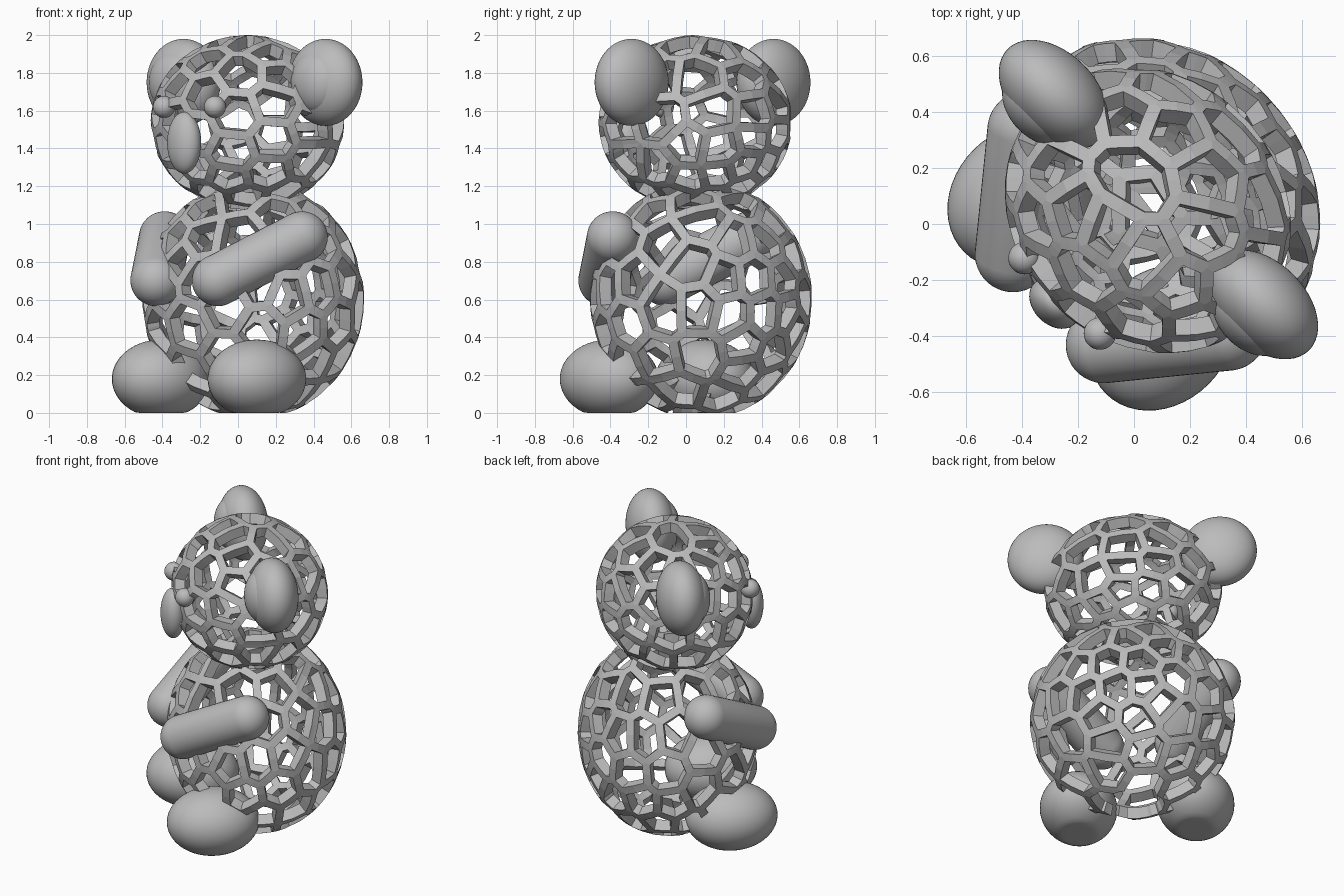
import bpy, bmesh, math, random
from mathutils import Vector, Matrix

if "Cube" in bpy.data.objects:
    bpy.data.objects.remove(bpy.data.objects["Cube"])

grey = bpy.data.materials.new("plain grey")
grey.diffuse_color = (0.5, 0.5, 0.5, 1)
grey.use_nodes = True
grey.node_tree.nodes["Principled BSDF"].inputs["Base Color"].default_value = grey.diffuse_color
TURN = Matrix.Rotation(math.pi / 4, 4, 'Z')     # the figure faces along a diagonal


def finish(name, bm, smooth=True):
    me = bpy.data.meshes.new(name)
    bm.to_mesh(me)
    bm.free()
    ob = bpy.data.objects.new(name, me)
    bpy.context.collection.objects.link(ob)
    me.materials.append(grey)
    if smooth:
        bpy.ops.object.select_all(action='DESELECT')
        ob.select_set(True)
        bpy.context.view_layer.objects.active = ob
        bpy.ops.object.shade_smooth_by_angle(angle=math.radians(30))
    return ob


def ellipsoid(name, centre, fwd, side, up):
    """Ellipsoid turned 45 degrees: fwd runs along the facing diagonal."""
    bm = bmesh.new()
    bmesh.ops.create_uvsphere(bm, u_segments=48, v_segments=28, radius=1)
    bm.transform(Matrix.Translation(centre) @ TURN @ Matrix.Diagonal((fwd, side, up, 1)))
    for v in bm.verts:              # flat standing surface
        v.co.z = max(v.co.z, 0)
    return finish(name, bm)


def capsule(name, a, b, r):
    a, b = Vector(a), Vector(b)
    bm = bmesh.new()
    bmesh.ops.create_uvsphere(bm, u_segments=40, v_segments=25, radius=r)
    for v in bm.verts:              # stretch the upper half into a limb
        if v.co.z > 0:
            v.co.z += (b - a).length
    bm.transform(Matrix.Translation(a) @ (b - a).to_track_quat('Z', 'Y').to_matrix().to_4x4())
    return finish(name, bm)


def hull_of(points):
    bm = bmesh.new()
    for p in points:
        bm.verts.new(p)
    bmesh.ops.convex_hull(bm, input=bm.verts[:])
    bm.normal_update()
    return bm


def outward(f):
    """Direction from the sphere centre to the corner shared by three cells."""
    return f.normal if f.normal.dot(f.calc_center_median()) > 0 else -f.normal


def relaxed_hull(n, seed, rounds=14):
    """Triangulated sphere of random points, evened out by moving each to its cell centre."""
    rng = random.Random(seed)
    pts = [Vector([rng.gauss(0, 1) for _ in range(3)]).normalized() for _ in range(n)]
    for _ in range(rounds):
        bm = hull_of(pts)
        pts = []
        for v in bm.verts:
            c = sum((f.calc_center_median() * f.calc_area() for f in v.link_faces), Vector())
            pts.append(c.normalized())
        bm.free()
    return hull_of(pts)


def lattice(name, centre, semi, n, seed, strut, depth):
    """Hollow cellular shell: cells around scattered points, holes cut out."""
    hull = relaxed_hull(n, seed)
    bm = bmesh.new()
    size = Matrix.Diagonal(semi)
    unsize = size.inverted()

    def project(verts):
        for v in verts:
            v.co = size @ (unsize @ v.co).normalized()

    corner = {f: bm.verts.new(size @ outward(f)) for f in hull.faces}
    for v in hull.verts:
        x = v.co.orthogonal().normalized()
        y = v.co.cross(x)
        ring = sorted(v.link_faces, key=lambda f: math.atan2(
            f.calc_center_median().dot(y), f.calc_center_median().dot(x)))
        if len(ring) > 2:
            bm.faces.new([corner[f] for f in ring])
    hull.free()
    # merge very short struts, bend the long ones round the shell, open every cell
    bmesh.ops.remove_doubles(bm, verts=bm.verts[:], dist=0.045)
    bmesh.ops.subdivide_edges(bm, edges=bm.edges[:], cuts=1)
    project(bm.verts)
    bm.normal_update()
    cells = bm.faces[:]
    bmesh.ops.inset_individual(bm, faces=cells, thickness=strut / 2, use_even_offset=True)
    bmesh.ops.delete(bm, geom=cells, context='FACES')
    project(bm.verts)
    bm.transform(Matrix.Translation(centre) @ TURN)
    # trim whatever reaches below the ground
    bmesh.ops.bisect_plane(bm, geom=bm.verts[:] + bm.edges[:] + bm.faces[:], plane_co=(0, 0, 0),
                           plane_no=(0, 0, 1), clear_inner=True)
    ob = finish(name, bm, smooth=False)
    mod = ob.modifiers.new("wall", 'SOLIDIFY')
    mod.thickness = depth
    mod.offset = -1
    return ob


def pair(maker, name, *points, **kw):
    """Make a part and its mirror image across the facing diagonal x = y."""
    maker("left_" + name, *points, **kw)
    maker("right_" + name, *[(p[1], p[0], p[2]) for p in points], **kw)


# Cellular shells, wider than deep
lattice("body_shell", (0.08, 0.08, 0.6), (0.547, 0.626, 0.632), 90, 4, 0.052, 0.068)
lattice("head_shell", (0.05, 0.05, 1.537), (0.478, 0.545, 0.463), 74, 9, 0.05, 0.065)

# Ears with a slightly raised inner pad
pair(ellipsoid, "ear", (0.463, -0.288, 1.75), fwd=0.152, side=0.232, up=0.23)
pair(ellipsoid, "inner_ear", (0.423, -0.328, 1.75), fwd=0.12, side=0.165, up=0.17)

# Face
ellipsoid("snout", (-0.285, -0.285, 1.43), fwd=0.075, side=0.103, up=0.163)
pair(ellipsoid, "eye", (-0.122, -0.392, 1.62), fwd=0.058, side=0.058, up=0.058)

# Limbs
pair(capsule, "arm", (-0.107, -0.433, 0.702), (0.338, -0.388, 0.93), r=0.137)
pair(ellipsoid, "foot", (0.1, -0.407, 0.18), fwd=0.284, side=0.236, up=0.208)
